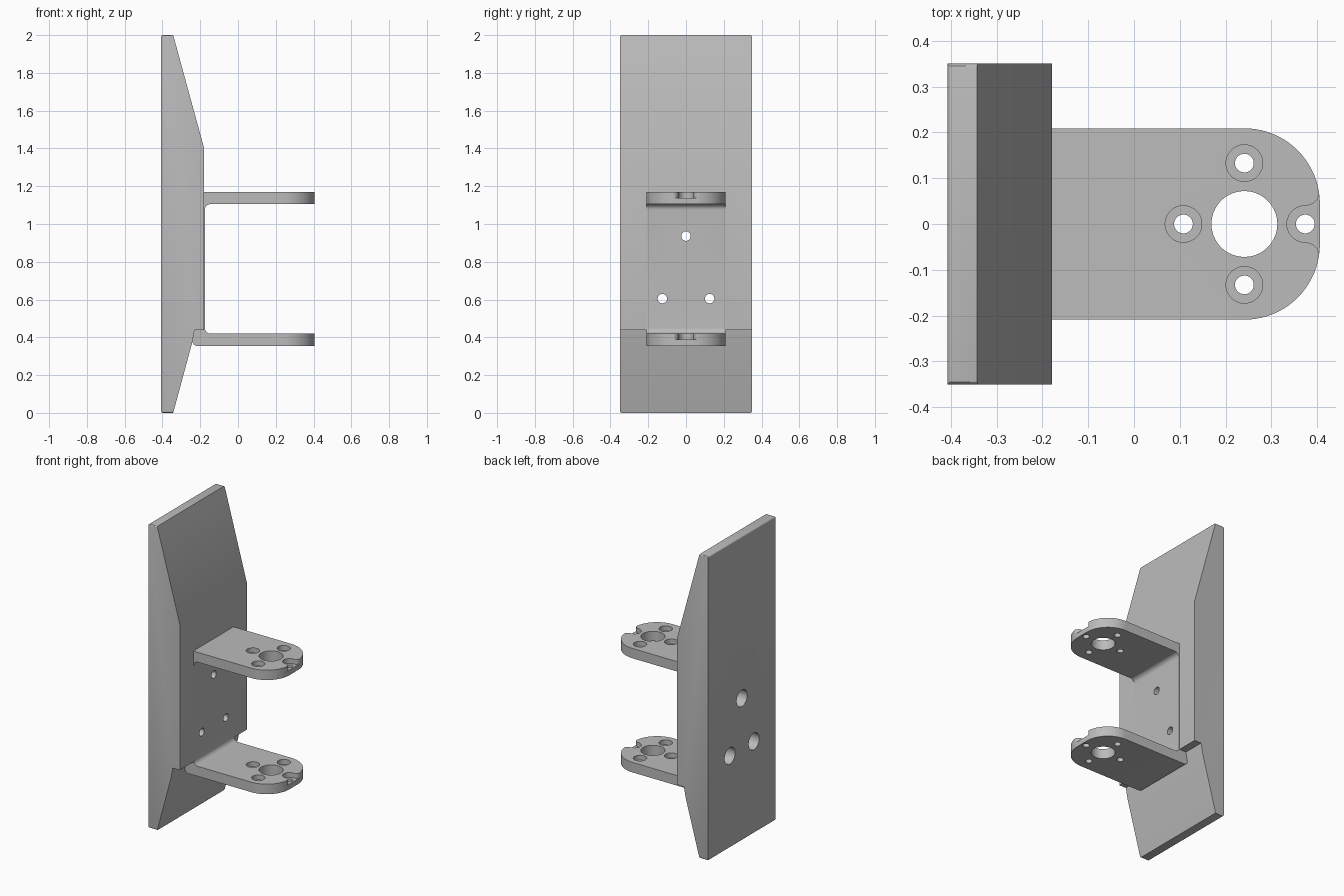
import bpy, bmesh, math
from mathutils import Vector

if "Cube" in bpy.data.objects:
    bpy.data.objects.remove(bpy.data.objects["Cube"])

grey = bpy.data.materials.new("plain_grey")
grey.diffuse_color = (0.5, 0.5, 0.5, 1)
grey.use_nodes = True
grey.node_tree.nodes["Principled BSDF"].inputs["Base Color"].default_value = grey.diffuse_color


def prism(name, pts, lo, hi, axis):
    """Extrude a 2D outline: axis 'y' takes (x, z) points, axis 'z' takes (x, y)."""
    bm = bmesh.new()
    place = (lambda p, d: (p[0], d, p[1])) if axis == 'y' else (lambda p, d: (p[0], p[1], d))
    face = bm.faces.new([bm.verts.new(place(p, lo)) for p in pts])
    new = bmesh.ops.extrude_face_region(bm, geom=[face])["geom"]
    step = (0, hi - lo, 0) if axis == 'y' else (0, 0, hi - lo)
    bmesh.ops.translate(bm, vec=step, verts=[v for v in new if isinstance(v, bmesh.types.BMVert)])
    bmesh.ops.recalc_face_normals(bm, faces=bm.faces)
    mesh = bpy.data.meshes.new(name)
    bm.to_mesh(mesh)
    bm.free()
    ob = bpy.data.objects.new(name, mesh)
    bpy.context.collection.objects.link(ob)
    mesh.materials.append(grey)
    return ob


def arc(cx, cy, r, a0, a1, n=12):
    return [(cx + r * math.cos(math.radians(a0 + (a1 - a0) * i / n)),
             cy + r * math.sin(math.radians(a0 + (a1 - a0) * i / n))) for i in range(n + 1)]


def drill(r, start, end):
    """Cylinder cutter between two points."""
    a, b = Vector(start), Vector(end)
    bpy.ops.mesh.primitive_cylinder_add(vertices=40, radius=r, depth=(b - a).length,
                                        location=(a + b) / 2,
                                        rotation=(b - a).to_track_quat('Z', 'Y').to_euler())
    return bpy.context.object


def boolean(ob, cutters, op='DIFFERENCE'):
    """Apply the cutters to the object and remove them."""
    bpy.context.view_layer.objects.active = ob
    for c in cutters:
        c.hide_render = True
        m = ob.modifiers.new("cut", 'BOOLEAN')
        m.object, m.operation, m.solver = c, op, 'EXACT'
        bpy.ops.object.modifier_apply(modifier=m.name)
        bpy.data.objects.remove(c)


# Mounting block: tapered at both ends, with a ledge under the thick middle
B, F = -0.407, -0.179
block = prism("mounting_block", [(B, 0), (-0.343, 0), (-0.243, 0.37), (-0.23, 0.44),
                                 (F, 0.44), (F, 1.4), (-0.343, 2), (B, 2)], -0.35, 0.35, 'y')

# Softened rear and side edges of the two end faces
bm = bmesh.new()
bm.from_mesh(block.data)
ends = [e for e in bm.edges if abs(e.verts[0].co.z - e.verts[1].co.z) < 1e-5
        and min(e.verts[0].co.z, 2 - e.verts[0].co.z) < 1e-4
        and min(v.co.x for v in e.verts) < B + 0.001]
bmesh.ops.bevel(bm, geom=ends, offset=0.009, segments=3, profile=0.5, affect='EDGES')
bm.to_mesh(block.data)
bm.free()

# U-shaped bracket: side profile with rounded inner and outer corners
S, E, r = -0.176, 0.406, 0.03
Z0, Z1, Z2, Z3 = 0.354, 0.42, 1.105, 1.17
profile = (arc(-0.243 + r, Z0 + r, r, 180, 270, 8) + [(E, Z0), (E, Z1)]
           + arc(S + r, Z1 + r, r, 270, 180, 8) + arc(S + r, Z2 - r, r, 180, 90, 8)
           + [(E, Z2), (E, Z3)] + arc(-0.243 + r, Z3 - r, r, 90, 180, 8))
bracket = prism("u_bracket", profile, -0.209, 0.209, 'y')

# Rounded free ends of the flanges
outline = ([(-0.3, -0.25), (0.24, -0.25), (0.24, -0.209)] + arc(0.241, -0.044, 0.165, -90, 0, 20)
           + arc(0.241, 0.044, 0.165, 0, 90, 20) + [(0.24, 0.209), (0.24, 0.25), (-0.3, 0.25)])
boolean(bracket, [prism("end_trim", outline, 0.2, 1.3, 'z')], 'INTERSECT')

# Central bore and screw holes through both flanges
HX, HR = 0.241, 0.133
spots = [(HX - HR, 0), (HX, HR), (HX, -HR)]
cutters = [drill(0.072, (HX, 0, 0.2), (HX, 0, 1.3))]
cutters += [drill(0.0205, (x, y, 0.2), (x, y, 1.3)) for x, y in spots + [(HX + HR, 0)]]

# Recesses on the upper side of each flange, the front one flared open at the rim
flare = ([(0.45, -0.072)] + arc(0.374, -0.072, 0.032, 0, 90, 8) + arc(0.374, 0, 0.04, 270, 90, 20)
         + arc(0.374, 0.072, 0.032, -90, 0, 8) + [(0.45, 0.072)])
for top, floor, over in ((Z1, 0.388, 0.46), (Z3, 1.138, 1.2)):
    cutters += [drill(0.04, (x, y, floor), (x, y, over)) for x, y in spots]
    cutters.append(prism("flare", flare, floor, over, 'z'))

# Three fixing holes through the spine, counterbored from the rear of the block
fixings = [(0, 0.936), (-0.125, 0.605), (0.125, 0.605)]
through = lambda: [drill(0.025, (-0.6, y, z), (0, y, z)) for y, z in fixings]
boolean(bracket, cutters + through())
boolean(block, through() + [drill(0.055, (-0.6, y, z), (-0.29, y, z)) for y, z in fixings])

# Smooth shading on round surfaces only
for ob in (block, bracket):
    bpy.ops.object.select_all(action='DESELECT')
    ob.select_set(True)
    bpy.context.view_layer.objects.active = ob
    bpy.ops.object.shade_smooth_by_angle(angle=math.radians(30))
